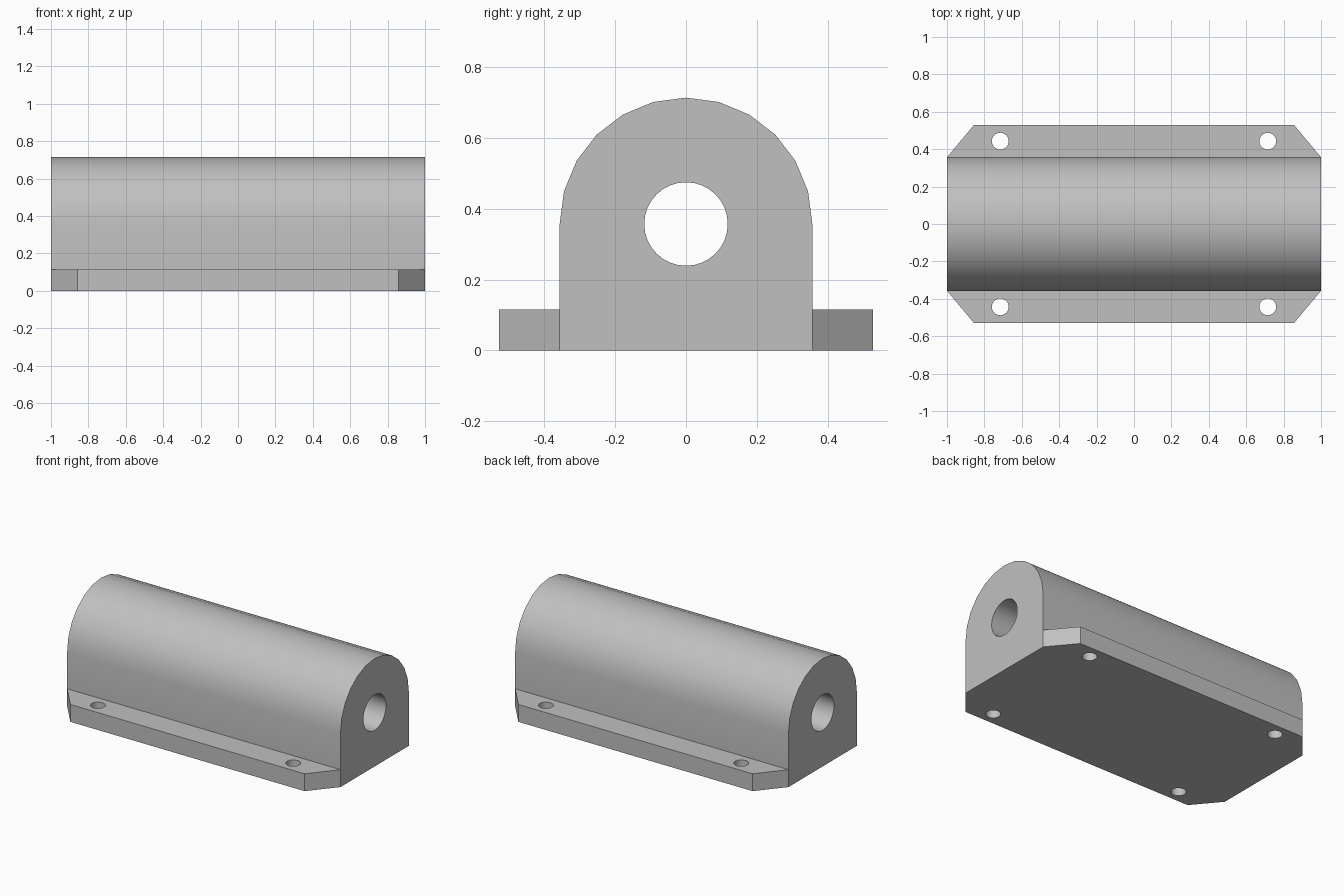
import bpy
import bmesh
from math import cos, sin, pi, radians
from mathutils import Matrix, Vector

cube = bpy.data.objects.get("Cube")
if cube:
    bpy.data.objects.remove(cube, do_unlink=True)

LENGTH = 2.0
R = 0.357            # housing radius, also the height of its axis
BORE_R = 0.118
FLANGE_Y, FLANGE_H = 0.528, 0.115
CORNER_X = 0.857     # where the flange corners begin
HOLE_X, HOLE_Y, HOLE_R = 0.715, 0.443, 0.045

grey = bpy.data.materials.new("machined grey")
grey.use_nodes = True
colour = (0.53, 0.53, 0.53, 1)
grey.diffuse_color = colour
grey.node_tree.nodes["Principled BSDF"].inputs["Base Color"].default_value = colour


def prism(name, outline, direction):
    """Extrude a flat closed outline along a direction."""
    bm = bmesh.new()
    face = bm.faces.new([bm.verts.new(p) for p in outline])
    grown = bmesh.ops.extrude_face_region(bm, geom=[face], use_keep_orig=True)
    verts = [g for g in grown["geom"] if isinstance(g, bmesh.types.BMVert)]
    bmesh.ops.translate(bm, verts=verts, vec=Vector(direction))
    bmesh.ops.recalc_face_normals(bm, faces=bm.faces)
    mesh = bpy.data.meshes.new(name)
    bm.to_mesh(mesh)
    bm.free()
    mesh.materials.append(grey)
    obj = bpy.data.objects.new(name, mesh)
    bpy.context.collection.objects.link(obj)
    return obj


def circle(radius, centre, axis, sides):
    """Points of a circle around the x or z axis."""
    turn = Matrix.Rotation(pi / 2, 3, 'Y') if axis == 'X' else Matrix.Identity(3)
    angles = [2 * pi * i / sides for i in range(sides)]
    return [turn @ Vector((radius * cos(a), radius * sin(a), 0)) + Vector(centre)
            for a in angles]


def combine(target, tool, operation):
    """Apply a boolean and discard the tool."""
    mod = target.modifiers.new(operation.lower(), 'BOOLEAN')
    mod.operation, mod.solver, mod.object = operation, 'EXACT', tool
    bpy.context.view_layer.objects.active = target
    bpy.ops.object.modifier_apply(modifier=mod.name)
    bpy.data.objects.remove(tool, do_unlink=True)


# Housing: arched profile run along x
arch = [(-LENGTH / 2, R * cos(pi * i / 12), R + R * sin(pi * i / 12)) for i in range(13)]
arch += [(-LENGTH / 2, -R, 0), (-LENGTH / 2, R, 0)]
housing = prism("bearing_housing", arch, (LENGTH, 0, 0))

# Base flange with clipped corners
half = LENGTH / 2
base = [(half, -R, 0), (half, R, 0), (CORNER_X, FLANGE_Y, 0), (-CORNER_X, FLANGE_Y, 0),
        (-half, R, 0), (-half, -R, 0), (-CORNER_X, -FLANGE_Y, 0), (CORNER_X, -FLANGE_Y, 0)]
combine(housing, prism("base_flange", base, (0, 0, FLANGE_H)), 'UNION')

# Shaft bore
bore = prism("bore_cutter", circle(BORE_R, (-1.2, 0, R), 'X', 32), (2.4, 0, 0))
combine(housing, bore, 'DIFFERENCE')

# Four mounting holes
for sx in (-1, 1):
    for sy in (-1, 1):
        ring = circle(HOLE_R, (sx * HOLE_X, sy * HOLE_Y, -0.1), 'Z', 24)
        combine(housing, prism("hole_cutter", ring, (0, 0, 0.4)), 'DIFFERENCE')

# Smooth arch and holes, crisp edges
bpy.ops.object.select_all(action='DESELECT')
housing.select_set(True)
bpy.context.view_layer.objects.active = housing
bpy.ops.object.shade_smooth_by_angle(angle=radians(30))
